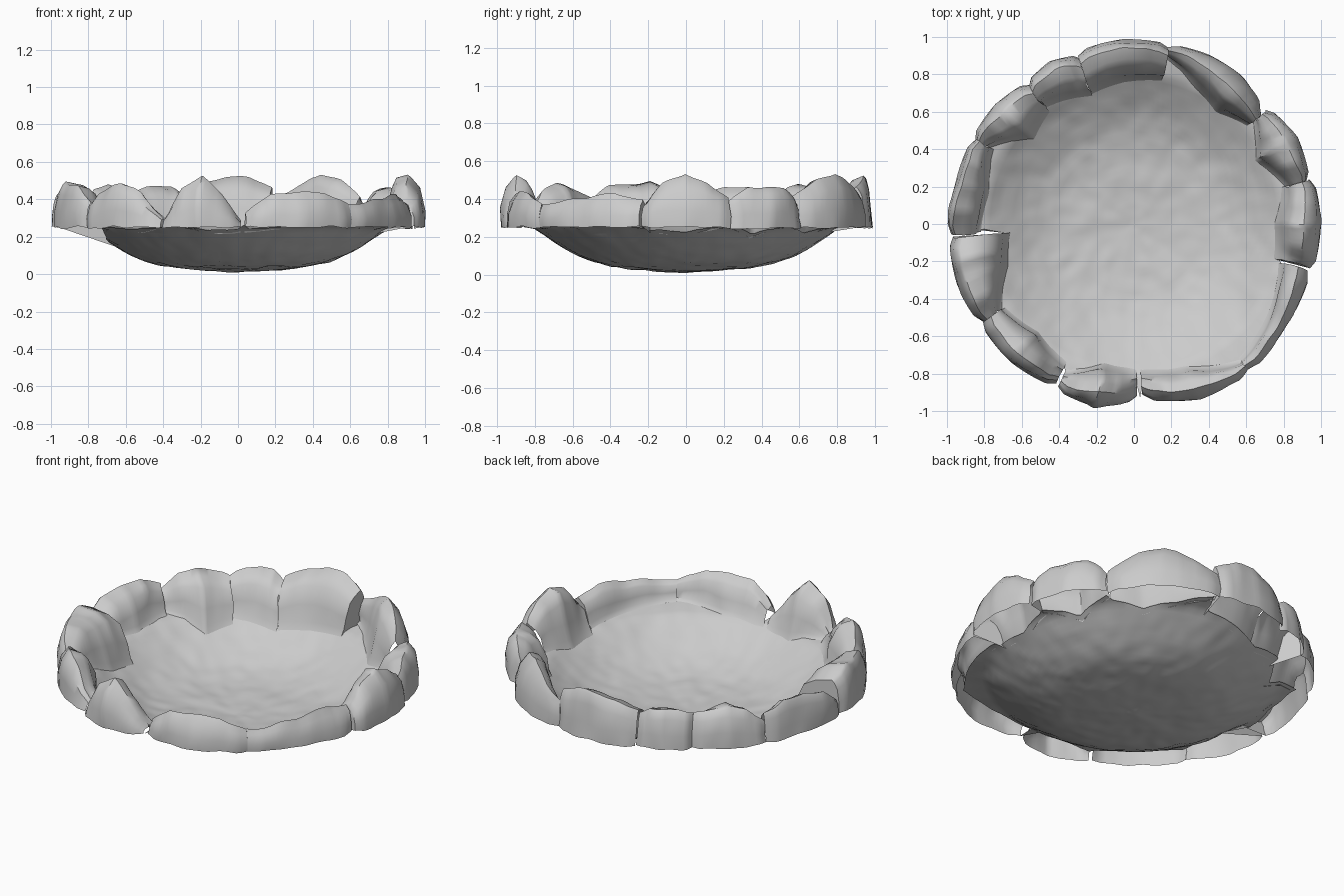
import bpy, bmesh, math
from mathutils import Vector, noise

if "Cube" in bpy.data.objects:
    bpy.data.objects.remove(bpy.data.objects["Cube"])

INNER_EDGES = []   # (start angle, end angle, inner radii) of each stone, used to fit the bowl


def lerp(vals, t):
    # piecewise-linear lookup along a short list of values
    x = t * (len(vals) - 1)
    i = min(int(x), len(vals) - 2)
    return vals[i] + (vals[i + 1] - vals[i]) * (x - i)


def bowl_z(r):
    # bowl profile sampled every 0.1 of radius
    return lerp([.012, .016, .022, .031, .044, .068, .112, .172, .24, .265], min(r / .9, 1))


def finish(name, bm, angle):
    bmesh.ops.recalc_face_normals(bm, faces=bm.faces[:])
    me = bpy.data.meshes.new(name)
    bm.to_mesh(me)
    bm.free()
    ob = bpy.data.objects.new(name, me)
    bpy.context.collection.objects.link(ob)
    bpy.ops.object.select_all(action='DESELECT')
    ob.select_set(True)
    bpy.context.view_layer.objects.active = ob
    bpy.ops.object.shade_smooth_by_angle(angle=math.radians(angle))
    return ob


def bowl_edge(deg):
    # the bowl ends at the inside foot of the stones and fills the gaps between them
    hits = []
    for a0, a1, inner in INNER_EDGES:
        for d in (deg, deg - 360):
            if a0 <= d <= a1:
                hits.append(lerp(inner, (d - a0) / (a1 - a0)) + .012)
    return max(hits) if hits else .93


def make_bowl():
    # thin, slightly lumpy dish
    bm = bmesh.new()
    n, rings = 180, 28
    centre = bm.verts.new((0, 0, .008))
    prev = None
    for k in range(1, rings + 1):
        ring = []
        for j in range(n):
            a = 2 * math.pi * j / n
            r = min(.86 * k / rings, bowl_edge(360 * j / n))
            if k == rings:
                r = bowl_edge(360 * j / n)
            p = Vector((r * math.cos(a), r * math.sin(a), bowl_z(r)))
            p.z = max(0, p.z + .006 * noise.noise(p * 6) + .006 * noise.noise(p * 13))
            ring.append(bm.verts.new(p))
        for j in range(n):
            m = (j + 1) % n
            if prev:
                bm.faces.new((prev[j], ring[j], ring[m], prev[m]))
            else:
                bm.faces.new((centre, ring[j], ring[m]))
        prev = ring
    bmesh.ops.remove_doubles(bm, verts=bm.verts[:], dist=.0005)
    ob = finish("bowl", bm, 60)
    if ob.data.polygons[0].normal.z < 0:
        ob.data.flip_normals()


def stone(name, a0, a1, inner, outer, tops, ridge=.75, walls=""):
    # hollow rim stone, open underneath: a cross-section swept round the rim
    INNER_EDGES.append((a0, a1, inner))
    bm = bmesh.new()
    rows, n = [], 20
    for i in range(n + 1):
        t = i / n
        a = math.radians(a0 + (a1 - a0) * t)
        ri, ro, zt = lerp(inner, t), lerp(outer, t), lerp(tops, t)
        # round the plan corners at both ends
        pinch = max(0, 1 - min(t, 1 - t) / .1) * .02
        ro -= pinch
        w, zi = ro - ri, bowl_z(ri)
        rise = zt - .255
        foot = ri - .02
        sec = [(ro, .25),
               (ro - .01 * w, .255 + rise * .35),
               (ro - (1 - ridge) * .35 * w, .255 + rise * .75),
               (ri + (ridge + .06) * w, zt - .012),
               (ri + ridge * w, zt),
               (ri + ridge * .6 * w, zt - .02),
               (ri + .24 * w, zt - .22 * (zt - zi)),
               (ri + .08 * w, zi + .42 * (zt - zi)),
               (ri, zi + .1 * (zt - zi)),
               (foot, bowl_z(foot))]
        row = []
        for k, (r, z) in enumerate(sec):
            p = Vector((r * math.cos(a), r * math.sin(a), z))
            if 0 < k < 8:
                p += noise.noise_vector(p * 4.5) * .018 + noise.noise_vector(p * 11) * .008
            elif k == 0:
                p.z += .014 * noise.noise(p * 9)
            row.append(bm.verts.new(p))
        rows.append(row)
    for p, q in zip(rows, rows[1:]):
        for k in range(len(p) - 1):
            bm.faces.new((p[k], q[k], q[k + 1], p[k + 1]))
    # end walls only where an end is exposed: s = start, e = end
    if "s" in walls:
        bm.faces.new(rows[0])
    if "e" in walls:
        bm.faces.new(rows[-1])
    finish(name, bm, 48)


# ring of twelve stones, anticlockwise from the right side
stone("stone_right", -14, 14, [.79, .77, .83], [.99, 1.0, .99], [.38, .48, .53, .48, .40], .62, "s")
stone("stone_right_back", 14, 41, [.85, .75, .86], [.97, .99, .95], [.38, .46, .47, .46, .38], .7, "s")
stone("stone_back_right", 41, 79, [.82, .76, .82, .92], [.92, .98, .99, .98], [.42, .51, .53, .47, .40], .6)
stone("stone_back", 79, 108, [.80, .78, .75], [.98, .99, .97], [.47, .51, .51, .49, .44], .75, "s")
stone("stone_back_left", 108, 127, [.74, .77, .80], [.95, .98, .95], [.42, .46, .47, .46, .43])
stone("stone_left_back", 127, 152, [.77, .72, .89], [.95, .98, .98], [.43, .46, .48, .46, .38], .75, "s")
stone("stone_left", 152, 183, [.87, .81, .84], [.98, .98, 1.0], [.42, .47, .46, .43, .34], .8, "e")
stone("stone_left_front", 184, 213, [.68, .73, .86], [.99, 1.0, .98], [.43, .49, .48, .46, .38], .8, "s")
stone("stone_front_left", 213, 244, [.84, .79, .84], [.98, .99, .97], [.40, .45, .49, .44, .30], .65)
stone("stone_front", 245, 271, [.88, .78, .79], [.98, 1.0, .94], [.30, .46, .52, .43, .28], .62)
stone("stone_front_right", 272.5, 308, [.79, .83, .94], [.93, 1.0, 1.0], [.32, .42, .44, .43, .38], .65)
stone("stone_right_front", 308, 345, [.93, .88, .82], [1.0, .98, .98], [.38, .40, .40, .43, .40], .62, "e")

make_bowl()
